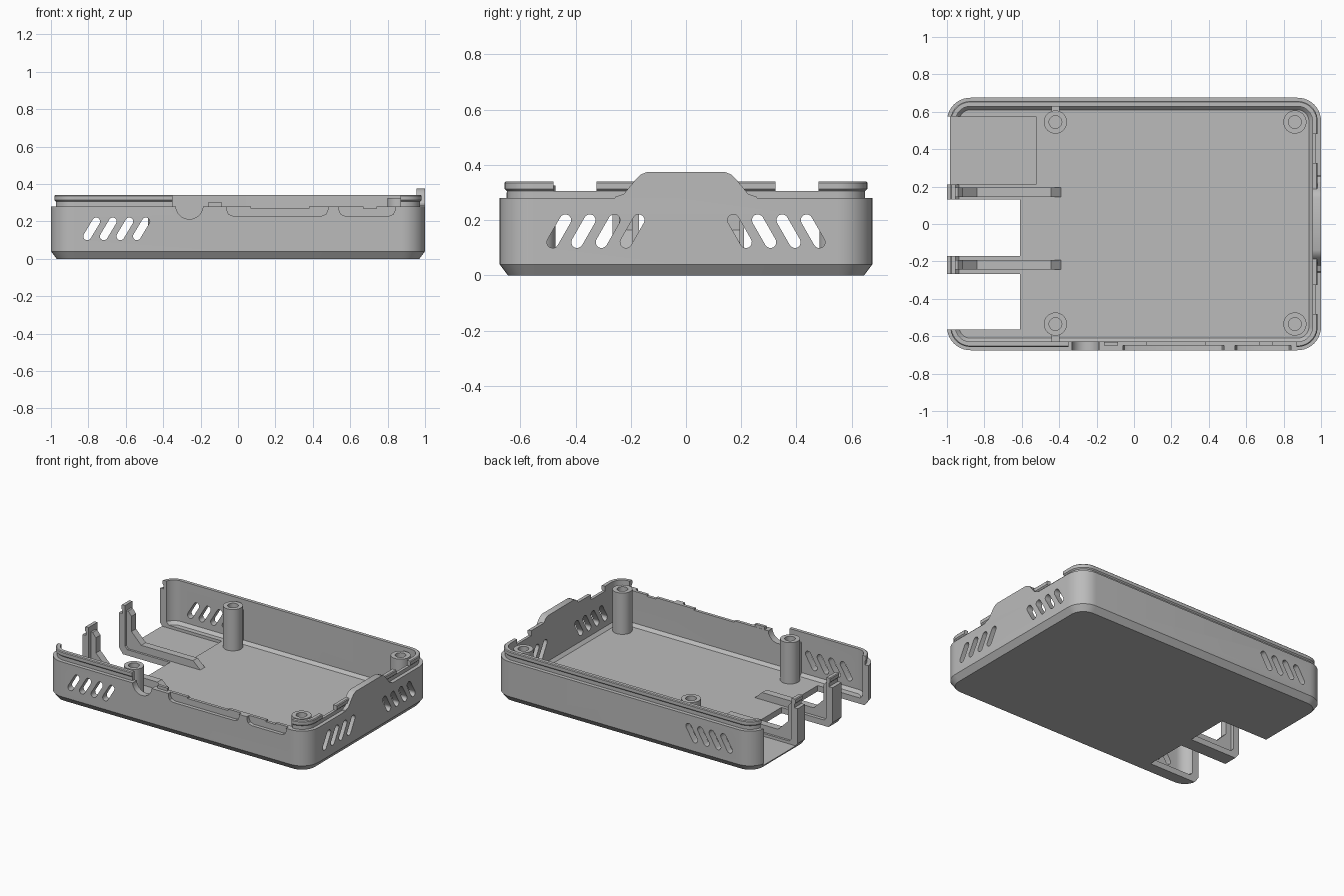
import bpy, bmesh, math
from mathutils import Vector

if "Cube" in bpy.data.objects:
    bpy.data.objects.remove(bpy.data.objects["Cube"], do_unlink=True)

grey = bpy.data.materials.new("plain grey plastic")
grey.use_nodes = True
COLOR = (0.5, 0.5, 0.5, 1)
grey.diffuse_color = COLOR
grey.node_tree.nodes["Principled BSDF"].inputs["Base Color"].default_value = COLOR


def make_object(name, bm):
    bmesh.ops.recalc_face_normals(bm, faces=bm.faces)
    mesh = bpy.data.meshes.new(name)
    bm.to_mesh(mesh)
    bm.free()
    mesh.materials.append(grey)
    ob = bpy.data.objects.new(name, mesh)
    bpy.context.collection.objects.link(ob)
    return ob


def loft(name, rings, closed=False):
    """Skin a list of equal-length point rings."""
    bm = bmesh.new()
    loops = [[bm.verts.new(p) for p in ring] for ring in rings]
    n = len(loops[0])
    pairs = list(zip(loops, loops[1:]))
    if closed:
        pairs.append((loops[-1], loops[0]))
    for a, b in pairs:
        for i in range(n):
            j = (i + 1) % n
            bm.faces.new((a[i], a[j], b[j], b[i]))
    if not closed:
        bm.faces.new(loops[0])
        bm.faces.new(loops[-1])
    return make_object(name, bm)


def prism(name, outline, axis, lo, hi):
    """Extrude a 2D outline along axis; the other axes keep their order."""
    def place(p, d):
        v = list(p)
        v.insert("xyz".index(axis), d)
        return v
    return loft(name, [[place(p, d) for p in outline] for d in (lo, hi)])


def box(name, x, y, z):
    return prism(name, [(x[0], y[0]), (x[1], y[0]), (x[1], y[1]), (x[0], y[1])], "z", *z)


def circle(cx, cy, r, n=32):
    return [(cx + r * math.cos(math.tau * i / n), cy + r * math.sin(math.tau * i / n))
            for i in range(n)]


def capsule(p, q, r, n=8):
    p, q = Vector(p), Vector(q)
    d = q - p
    a0 = math.atan2(d.y, d.x)
    pts = []
    for centre, start in ((q, a0 - math.pi / 2), (p, a0 + math.pi / 2)):
        for i in range(n + 1):
            a = start + math.pi * i / n
            pts.append((centre.x + r * math.cos(a), centre.y + r * math.sin(a)))
    return pts


def rounded_rect(inset, z, r=0.125, n=10):
    hx, hy, rad = 1 - inset, 0.675 - inset, max(r - inset, 0.02)
    pts = []
    for k, (sx, sy) in enumerate(((1, 1), (-1, 1), (-1, -1), (1, -1))):
        for i in range(n + 1):
            a = math.pi / 2 * (k + i / n)
            pts.append((sx * (hx - rad) + rad * math.cos(a),
                        sy * (hy - rad) + rad * math.sin(a), z))
    return pts


def cut(target, cutter):
    mod = target.modifiers.new("cut", "BOOLEAN")
    mod.operation = "DIFFERENCE"
    mod.solver = "EXACT"
    mod.object = cutter
    bpy.context.view_layer.objects.active = target
    bpy.ops.object.modifier_apply(modifier=mod.name)
    bpy.data.objects.remove(cutter, do_unlink=True)


# Tray: chamfered base, wall, snap lip, inner wall and floor
profile = [(0.03, 0), (0, 0.04), (0, 0.28), (0.026, 0.28), (0.026, 0.305),
           (0.018, 0.313), (0.018, 0.335), (0.023, 0.34), (0.046, 0.34),
           (0.046, 0.06), (0.065, 0.04)]
tray = loft("tray", [rounded_rect(i, z) for i, z in profile])

# Open end: two deep notches and one shallow recess, leaving two posts
cut(tray, box("notch", (-1.1, -0.61), (-0.565, -0.267), (-0.1, 1)))
cut(tray, box("notch", (-1.1, -0.61), (-0.17, 0.13), (-0.1, 1)))
cut(tray, box("recess", (-1.1, -0.525), (0.21, 0.575), (0.02, 1)))

# Vent slots
for i in range(4):
    s = i * 0.0885
    cut(tray, prism("slot", capsule((-0.806 + s, 0.12), (-0.758 + s, 0.2), 0.021), "y", -1, 1))
    for side in (1, -1):
        ends = capsule((side * (-0.483 + s), 0.12), (side * (-0.437 + s), 0.2), 0.021)
        cut(tray, prism("slot", ends, "x", 0.9, 1.1))

# Gaps in the lip
cut(tray, box("front_gap", (-0.35, 0.87), (-0.8, -0.6), (0.28, 1)))
for side in (1, -1):
    y0, y1 = sorted((side * 0.325, side * 0.48))
    cut(tray, box("end_gap", (0.9, 1.1), (y0, y1), (0.305, 1)))

# Front port openings
cut(tray, prism("round_port", circle(-0.26, 0.285, 0.073), "y", -0.8, -0.6))
for x0, x1 in ((-0.06, 0.48), (0.54, 0.84)):
    port = [(x0, 0.4), (x0, 0.26), (x0 + 0.01, 0.238), (x0 + 0.035, 0.228),
            (x1 - 0.035, 0.228), (x1 - 0.01, 0.238), (x1, 0.26), (x1, 0.4)]
    cut(tray, prism("port_recess", port, "y", -0.8, -0.65))
    # Shallow dip in the thin wall behind the port
    cut(tray, box("port_dip", (x0 + 0.13, x1 - 0.1), (-0.7, -0.6), (0.27, 1)))
parts = [tray]
parts.append(box("front_bump", (-0.16, -0.085), (-0.65, -0.63), (0.27, 0.3)))

# Raised tab on the closed end
half = [(0.255, 0.285), (0.225, 0.295), (0.18, 0.35), (0.165, 0.365), (0.14, 0.375)]
tab = [(0.265, 0.27)] + half
tab += [(-y, z) for y, z in reversed(tab)]
parts.append(prism("end_tab", tab, "x", 0.954, 1.0))

# Screw posts, with ribs to the wall on one pair
for x in (-0.42, 0.86):
    for y in (-0.535, 0.545):
        rings = [[(px, py, z) for px, py in circle(x, y, r)]
                 for r, z in ((0.062, 0.03), (0.062, 0.325), (0.034, 0.325), (0.034, 0.05))]
        parts.append(loft("screw_post", rings))
        if x < 0:
            y0, y1 = sorted((y + math.copysign(0.058, y), math.copysign(0.64, y)))
            parts.append(box("post_rib", (x - 0.022, x + 0.022), (y0, y1), (0.03, 0.27)))

# Braced arms behind the open-end posts
arm = [(-0.96, 0.03), (-0.39, 0.03), (-0.39, 0.04), (-0.445, 0.09), (-0.84, 0.09),
       (-0.915, 0.165), (-0.915, 0.27), (-0.94, 0.3), (-0.96, 0.3)]
for y in (0.17, -0.218):
    parts.append(prism("brace_arm", arm, "y", y - 0.025, y + 0.025))

# Smooth the rounded surfaces, keep edges crisp
bpy.ops.object.select_all(action="DESELECT")
for ob in parts:
    ob.select_set(True)
bpy.context.view_layer.objects.active = tray
bpy.ops.object.shade_smooth_by_angle(angle=math.radians(25))
